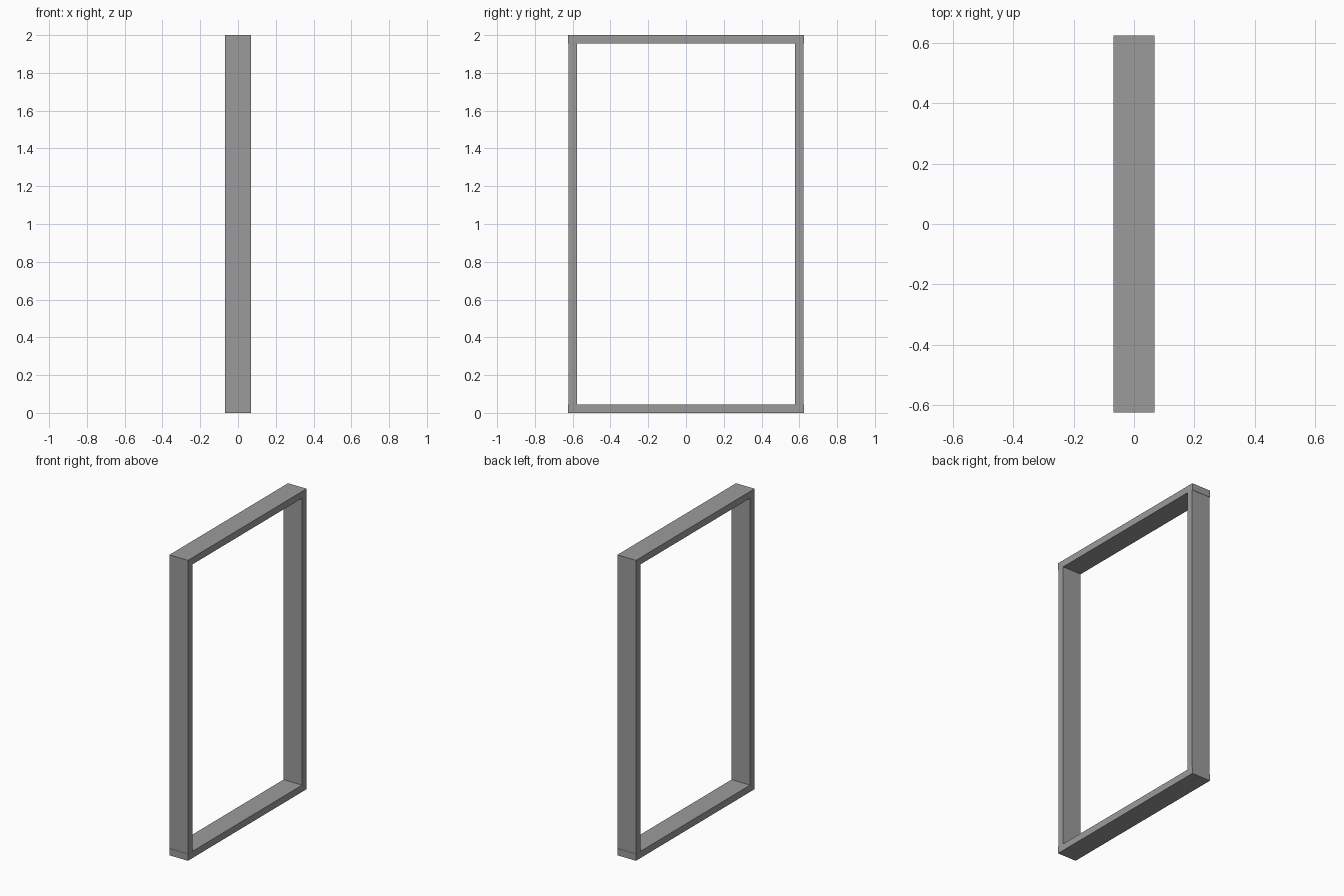
import bpy

if "Cube" in bpy.data.objects:
    bpy.data.objects.remove(bpy.data.objects["Cube"])

HALF_X = 0.0685   # half depth of the frame
HALF_Y = 0.624    # half width at the rails
HEIGHT = 2.0
RAIL = 0.045      # rail thickness
INSET = 0.002     # posts sit slightly inside the rail ends
POST = 0.045      # post thickness

# Dark grey finish
grey = bpy.data.materials.new("dark_grey")
grey.diffuse_color = (0.33, 0.33, 0.33, 1)
grey.use_nodes = True
grey.node_tree.nodes["Principled BSDF"].inputs["Base Color"].default_value = grey.diffuse_color


def box(name, lo, hi):
    bpy.ops.mesh.primitive_cube_add(
        size=1, location=[(a + b) / 2 for a, b in zip(lo, hi)])
    ob = bpy.context.object
    ob.name = name
    ob.scale = [b - a for a, b in zip(lo, hi)]
    bpy.ops.object.transform_apply(location=False, rotation=False, scale=True)
    ob.data.materials.append(grey)
    return ob


# Horizontal rails
box("bottom_rail", (-HALF_X, -HALF_Y, 0), (HALF_X, HALF_Y, RAIL))
box("top_rail", (-HALF_X, -HALF_Y, HEIGHT - RAIL), (HALF_X, HALF_Y, HEIGHT))

# Upright posts between the rails
outer = HALF_Y - INSET
for name, y in (("front_post", -outer), ("back_post", outer - POST)):
    box(name, (-HALF_X, y, RAIL), (HALF_X, y + POST, HEIGHT - RAIL))
